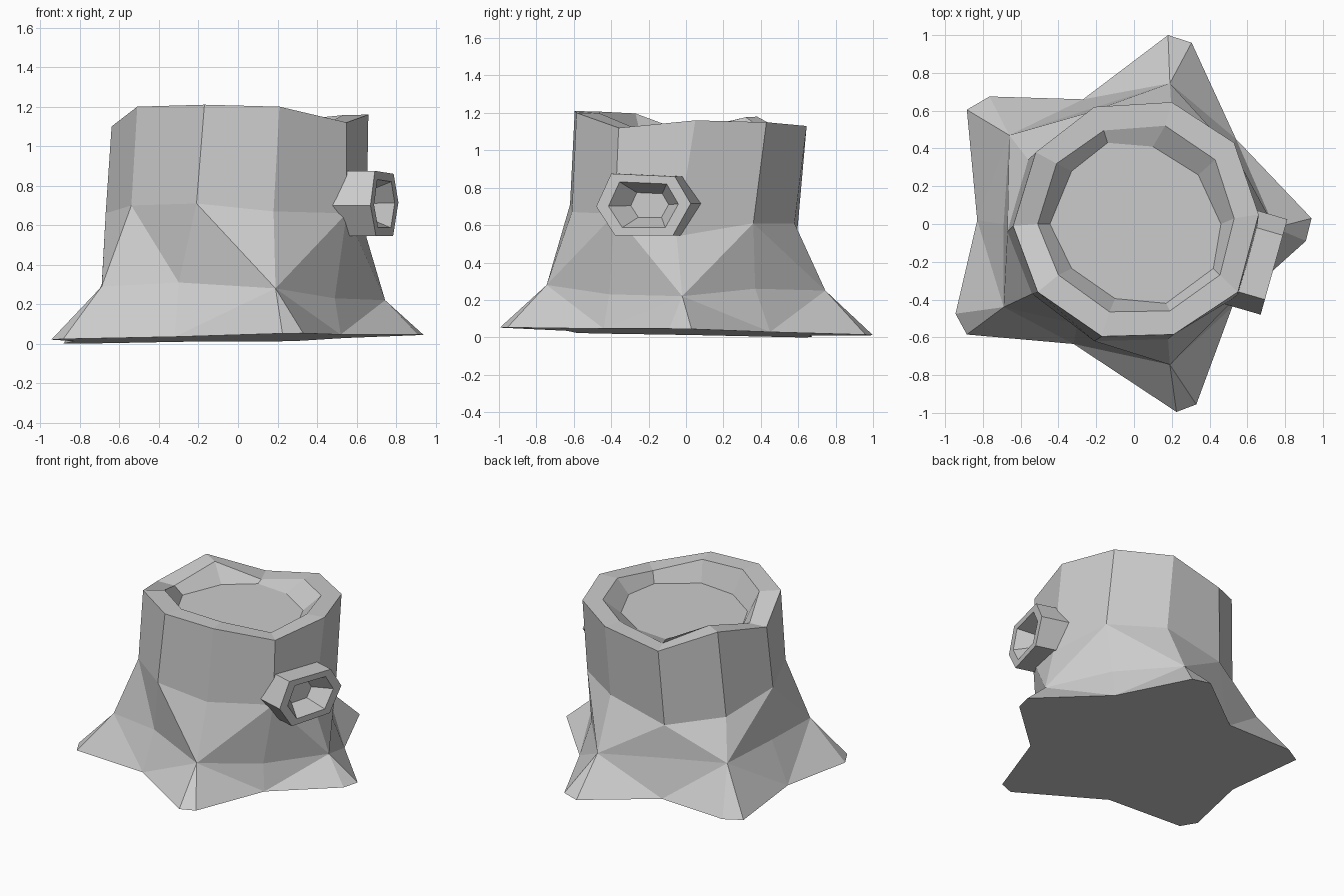
import bpy, bmesh
from mathutils import Vector

if "Cube" in bpy.data.objects:
    bpy.data.objects.remove(bpy.data.objects["Cube"])


def loft(bm, a, b):
    """Bridge two rings of equal length."""
    n = len(a)
    for i in range(n):
        j = (i + 1) % n
        bm.faces.new((a[i], a[j], b[j], b[i]))


def ring(bm, pts):
    return [bm.verts.new(p) for p in pts]


def finish(bm, name):
    bmesh.ops.recalc_face_normals(bm, faces=bm.faces)
    mesh = bpy.data.meshes.new(name)
    bm.to_mesh(mesh)
    bm.free()
    obj = bpy.data.objects.new(name, mesh)
    bpy.context.collection.objects.link(obj)
    return obj


def ground(x, y):
    """Slightly tilted underside."""
    return (x, y, max(0, 0.028 + 0.018 * x - 0.02 * y))


# Rings run counter-clockwise from the front left root; even points carry roots
top = [(-.51, -.36, 1.20), (-.17, -.595, 1.21), (.21, -.585, 1.20), (.55, -.36, 1.12),
       (.66, .05, 1.16), (.53, .43, 1.15), (.20, .645, 1.13), (-.21, .62, 1.05),
       (-.52, .38, 1.18), (-.64, -.01, 1.10)]
lip = [(-.40, -.27), (-.13, -.465), (.19, -.46), (.455, -.27), (.53, .03),
       (.43, .34), (.165, .52), (-.16, .495), (-.41, .32), (-.51, 0)]
floor = [(-.33, -.235), (-.10, -.395), (.17, -.42), (.42, -.235), (.46, 0),
         (.34, .26), (.10, .41), (-.14, .43), (-.33, .28), (-.445, 0)]
waist = [(-.54, -.37, .70), (-.21, -.62, .71), (.18, -.61, .67), (.55, -.38, .66),
         (.65, -.05, .54), (.54, .36, .61), (.20, .58, .61), (-.24, .59, .51),
         (-.56, .34, .56), (-.67, -.04, .66)]
flare = [(-.69, -.44, .29), (-.30, -.53, .31), (.19, -.745, .28), (.49, -.41, .23),
         (.745, -.02, .22), (.50, .37, .26), (.19, .745, .25), (-.26, .60, .28),
         (-.66, .47, .30), (-.69, 0, .30)]
tips = [((-.945, -.475), (-.885, -.585)), ((.225, -.995), (.33, -.955)),
        ((.91, -.09), (.94, .03)), ((.305, .96), (.18, 1.0)),
        ((-.765, .675), (-.885, .605))]
valleys = [(-.32, -.635), (.52, -.44), (.54, .45), (-.27, .66), (-.83, .02)]

# Trunk with spreading roots and hollowed top
bm = bmesh.new()
r_floor = ring(bm, [(x, y, 1.045) for x, y in floor])
r_lip = ring(bm, [(x, y, t[2] - .003) for (x, y), t in zip(lip, top)])
r_top, r_waist, r_flare = (ring(bm, p) for p in (top, waist, flare))
for a, b in ((r_floor, r_lip), (r_lip, r_top), (r_top, r_waist)):
    loft(bm, a, b)
bm.faces.new(r_floor)
# Creased triangles between waist and flare; the front left crease runs to the valley
for i in range(10):
    j = (i + 1) % 10
    w, x, f, g = r_waist[i], r_waist[j], r_flare[i], r_flare[j]
    to_waist = i % 2 == 0 and i != 0
    tris = ((w, f, x), (x, f, g)) if to_waist else ((w, f, g), (w, g, x))
    for t in tris:
        bm.faces.new(t)
# Root toes
base = []
for (a, b), v in zip(tips, valleys):
    base += ring(bm, [ground(*a), ground(*b), ground(*v)])
for k in range(5):
    crest, dip, nxt = r_flare[2 * k], r_flare[2 * k + 1], r_flare[(2 * k + 2) % 10]
    a, b, v, c = (base[(3 * k + n) % 15] for n in range(4))
    bm.faces.new((crest, a, b))
    for t in ((crest, b, v), (crest, v, dip), (dip, v, nxt), (nxt, v, c)):
        bm.faces.new(t)
bm.faces.new(base)
finish(bm, "stump_trunk")

# Hollow hexagonal cut branch on the right side
hexagon = [(-.48, .70), (-.38, .545), (-.07, .545), (.025, .715), (-.06, .86), (-.40, .875)]
mouth = [Vector((.805 + .28 * y, y, z)) for y, z in hexagon]
centre = sum(mouth, Vector()) / 6
axis = Vector((.96, -.28, 0))


def section(scale, depth):
    return [centre + (p - centre) * scale - axis * depth for p in mouth]


bm = bmesh.new()
rings = [ring(bm, section(s, d)) for s, d in ((1, .22), (1, 0), (.74, 0), (.4, .12))]
for a, b in zip(rings, rings[1:]):
    loft(bm, a, b)
bm.faces.new(rings[-1])
bm.faces.new(rings[0])
finish(bm, "branch_stub")
